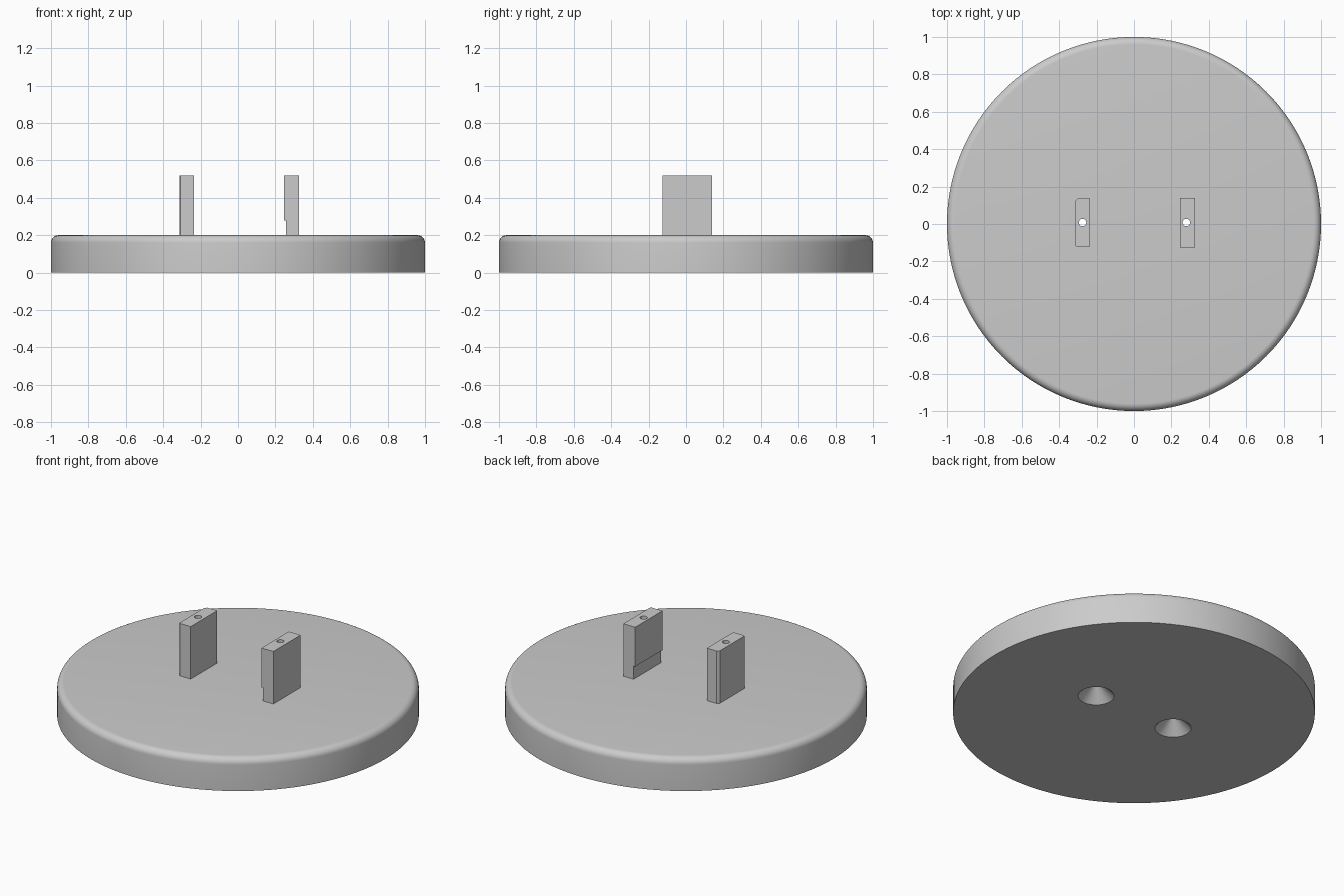
import bpy, bmesh, math
from mathutils import Vector

cube = bpy.data.objects.get("Cube")
if cube:
    bpy.data.objects.remove(cube, do_unlink=True)

grey = bpy.data.materials.new("plain grey")
grey.use_nodes = True
colour = (0.6, 0.6, 0.6, 1)
grey.diffuse_color = colour
grey.node_tree.nodes["Principled BSDF"].inputs["Base Color"].default_value = colour


def finish(bm, name):
    bmesh.ops.recalc_face_normals(bm, faces=bm.faces)
    mesh = bpy.data.meshes.new(name)
    bm.to_mesh(mesh)
    bm.free()
    mesh.materials.append(grey)
    obj = bpy.data.objects.new(name, mesh)
    bpy.context.collection.objects.link(obj)
    return obj


def lathe(name, profile, steps, centre=(0, 0)):
    """Spin an (r, z) profile around a vertical axis."""
    bm = bmesh.new()
    verts = [bm.verts.new((r, 0, z)) for r, z in profile]
    edges = [bm.edges.new(pair) for pair in zip(verts, verts[1:])]
    bmesh.ops.spin(bm, geom=verts + edges, cent=(0, 0, 0), axis=(0, 0, 1),
                   angle=math.tau, steps=steps, use_merge=True)
    bmesh.ops.remove_doubles(bm, verts=bm.verts, dist=1e-5)
    bmesh.ops.translate(bm, verts=bm.verts, vec=(*centre, 0))
    return finish(bm, name)


def prism(name, points, depth):
    """Extrude a flat outline along a vector."""
    bm = bmesh.new()
    face = bm.faces.new([bm.verts.new(p) for p in points])
    out = bmesh.ops.extrude_face_region(bm, geom=[face], use_keep_orig=True)
    moved = [g for g in out["geom"] if isinstance(g, bmesh.types.BMVert)]
    bmesh.ops.translate(bm, verts=moved, vec=Vector(depth))
    return finish(bm, name)


# Round base with a rounded upper rim
height, fillet = 0.2, 0.04
rim = [(1 - fillet + fillet * math.cos(a), height - fillet + fillet * math.sin(a))
       for a in (math.pi / 2 * i / 8 for i in range(9))]
base = lathe("round_base", [(0, 0), (1, 0)] + rim + [(0, height)], 128)

# Right post: outer corners chamfered
top = 0.52
plan = [(-0.235, -0.12), (-0.235, 0.135), (-0.302, 0.135), (-0.314, 0.123),
        (-0.314, -0.114), (-0.308, -0.12)]
right_post = prism("right_post", [(x, y, height) for x, y in plan],
                   (0, 0, top - height))

# Left post: inner face stepped back near its foot
side = [(0.257, height), (0.326, height), (0.326, top), (0.246, top),
        (0.246, 0.28), (0.257, 0.28)]
left_post = prism("left_post", [(x, -0.125, z) for x, z in side], (0, 0.263, 0))

# Countersunk screw holes through the base and posts
bore = [(0, -0.02), (0.12, -0.02), (0.02, 0.08), (0.02, 0.6), (0, 0.6)]
cutters = {side: lathe(side + "_hole_cutter", bore, 48, (x, 0.008))
           for side, x in (("right", -0.275), ("left", 0.28))}
for obj, sides in ((base, ("left", "right")), (left_post, ("left",)),
                   (right_post, ("right",))):
    bpy.ops.object.select_all(action="DESELECT")
    bpy.context.view_layer.objects.active = obj
    obj.select_set(True)
    for s in sides:
        mod = obj.modifiers.new(s + " hole", "BOOLEAN")
        mod.operation, mod.solver, mod.object = "DIFFERENCE", "EXACT", cutters[s]
        bpy.ops.object.modifier_apply(modifier=mod.name)
    bpy.ops.object.shade_smooth_by_angle(angle=math.radians(30))

for cutter in cutters.values():
    bpy.data.objects.remove(cutter, do_unlink=True)
